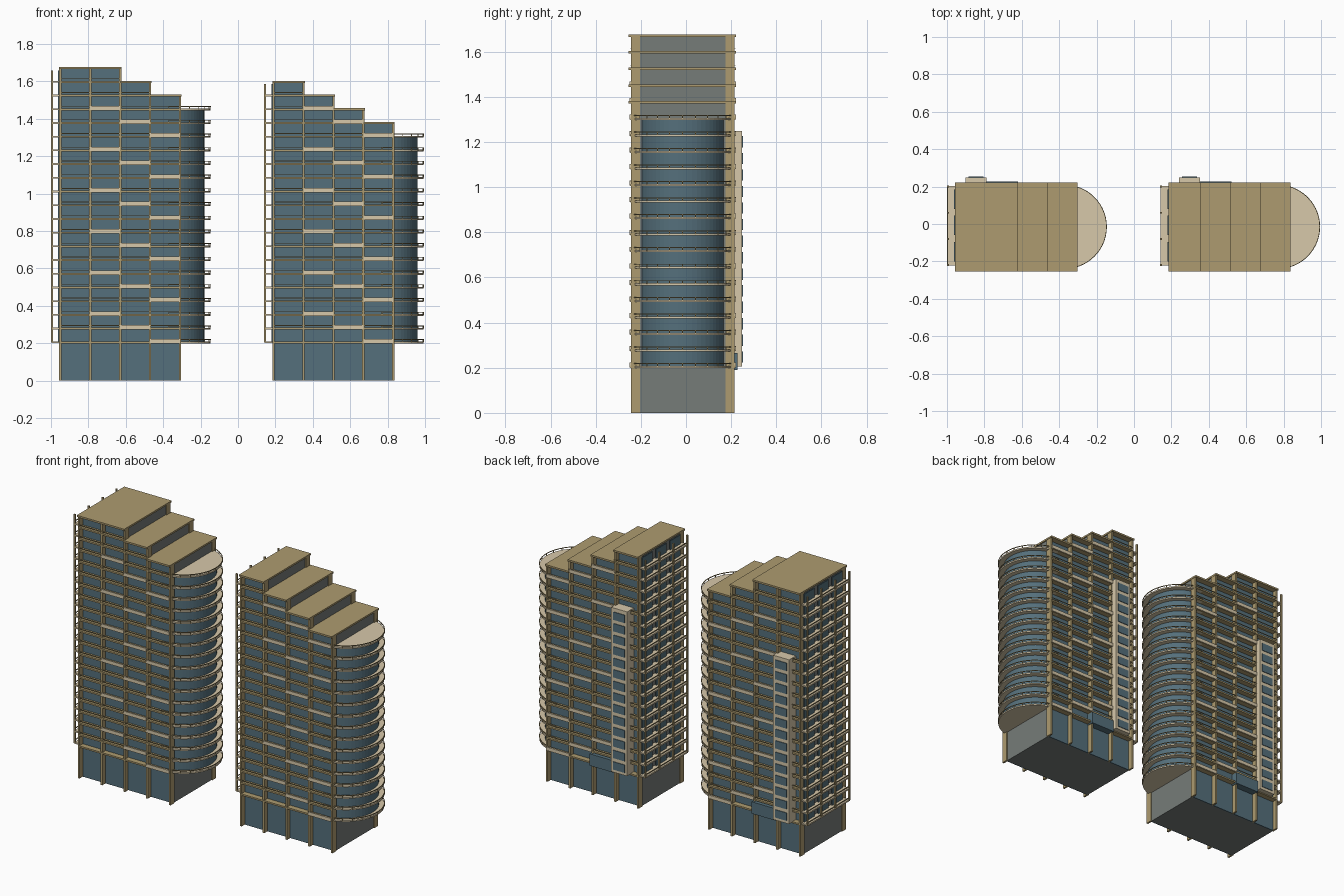
import bpy, bmesh, math
from mathutils import Matrix

if "Cube" in bpy.data.objects:
    bpy.data.objects.remove(bpy.data.objects["Cube"])


def material(name, c):
    m = bpy.data.materials.new(name)
    m.diffuse_color = (*c, 1)
    m.use_nodes = True
    m.node_tree.nodes["Principled BSDF"].inputs["Base Color"].default_value = m.diffuse_color
    return m


GLASS = material("glass", (0.09, 0.16, 0.2))
GREY = material("concrete", (0.18, 0.2, 0.19))
GOLD = material("bronze", (0.42, 0.33, 0.16))
CREAM = material("cream", (0.68, 0.58, 0.4))

Z0, STEP, BAY = 0.205, 0.0733, 0.16
YC = -0.015                        # middle line of each tower


def floor_z(i):
    return Z0 + i * STEP


class Part:
    """Collects repeated solids into one named object."""

    def __init__(self, name, mat):
        self.name, self.mat, self.bm = name, mat, bmesh.new()

    def box(self, x0, x1, y0, y1, z0, z1):
        m = Matrix.Translation(((x0 + x1) / 2, (y0 + y1) / 2, (z0 + z1) / 2))
        m = m @ Matrix.Diagonal((x1 - x0, y1 - y0, z1 - z0, 1))
        bmesh.ops.create_cube(self.bm, size=1, matrix=m)

    def half_round(self, cx, r, z0, z1, inner=0, n=28):
        def arc(rad):
            return [(cx + rad * math.cos(a), YC + rad * math.sin(a))
                    for a in (-math.pi / 2 + math.pi * k / n for k in range(n + 1))]
        outline = arc(r) + (arc(inner)[::-1] if inner else [])
        low = [self.bm.verts.new((x, y, z0)) for x, y in outline]
        top = [self.bm.verts.new((x, y, z1)) for x, y in outline]
        k = len(outline)
        for i in range(k):
            j = (i + 1) % k
            self.bm.faces.new((low[i], low[j], top[j], top[i]))
        if inner:
            for i in range(n):
                q = (i, i + 1, k - 2 - i, k - 1 - i)
                self.bm.faces.new([top[a] for a in q])
                self.bm.faces.new([low[a] for a in reversed(q)])
        else:
            self.bm.faces.new(top)
            self.bm.faces.new(low[::-1])

    def done(self):
        me = bpy.data.meshes.new(self.name)
        bmesh.ops.recalc_face_normals(self.bm, faces=self.bm.faces)
        self.bm.to_mesh(me)
        self.bm.free()
        me.materials.append(self.mat)
        ob = bpy.data.objects.new(self.name, me)
        bpy.context.collection.objects.link(ob)


def tower(side, x0, tops, round_top):
    core = Part(side + "_core", GREY)
    glass = Part(side + "_glass_walls", GLASS)
    roof = Part(side + "_roofs", GOLD)
    slabs = Part(side + "_floor_edges", GOLD)
    rails = Part(side + "_balcony_rails", GOLD)
    fronts = Part(side + "_balcony_fronts", CREAM)
    columns = Part(side + "_columns", GOLD)

    for b, top in enumerate(tops):
        xa, xb = x0 + b * BAY, x0 + (b + 1) * BAY
        zt = floor_z(top)
        # stepped body, glazed front and back
        core.box(xa, xb, -0.205, 0.175, 0, zt - 0.005)
        for ya, yb in ((-0.212, -0.205), (0.175, 0.182)):
            glass.box(xa + 0.003, xb - 0.003, ya, yb, 0, zt - 0.005)
        # roof plate
        roof.box(xa - (0.006 if b == 0 else 0), xb + 0.008, -0.255, 0.222, zt - 0.006, zt + 0.005)
        # floor edges, slim rails and staggered cream fronts
        for i in range(top):
            z = floor_z(i)
            for s in (-1, 1):
                def strip(part, d0, d1, za, zb):
                    ya, yb = sorted((YC + s * d0, YC + s * d1))
                    part.box(xa, xb, ya, yb, za, zb)
                strip(slabs, 0.19, 0.232, z - 0.006, z + 0.004)
                if b and (i + b) % 3 == 0:
                    strip(fronts, 0.228, 0.236, z - 0.004, z + 0.018)
                elif i:
                    strip(rails, 0.23, 0.234, z + 0.014, z + 0.018)

    # vertical columns at the bay lines
    for b in range(5):
        x = x0 + b * BAY
        zt = floor_z(tops[max(b - 1, 0)])
        columns.box(x - 0.006, x + 0.006, -0.244, -0.204, 0, zt)
        columns.box(x - 0.006, x + 0.006, 0.174, 0.214, 0, zt)

    # rounded end: glass drum, ring floors, railings
    cx = x0 + 0.58
    drum = Part(side + "_round_glass", GLASS)
    drum.half_round(cx, 0.19, Z0, floor_z(round_top))
    decks = Part(side + "_round_decks", CREAM)
    for i in range(round_top + 1):
        z = floor_z(i)
        decks.half_round(cx, 0.222, z - 0.006, z + 0.003)
        rails.half_round(cx, 0.225, z + 0.012, z + 0.016, inner=0.221)
        for k in range(13):
            a = -math.pi / 2 + math.pi * k / 12
            px, py = cx + 0.222 * math.cos(a), YC + 0.222 * math.sin(a)
            rails.box(px - 0.002, px + 0.002, py - 0.002, py + 0.002, z, z + 0.014)

    # open balcony frame on the left end
    end_top = tops[0]
    posts = Part(side + "_end_posts", GOLD)
    ends = Part(side + "_end_decks", CREAM)
    for k in range(4):
        y = -0.22 + 0.14 * k
        posts.box(x0 - 0.05, x0 - 0.04, y - 0.005, y + 0.005, Z0, floor_z(end_top) - 0.012)
        if k < 3:
            glass.box(x0 - 0.012, x0 - 0.006, y + 0.02, y + 0.125, Z0, floor_z(end_top) - 0.012)
    for i in range(end_top):
        z = floor_z(i)
        ends.box(x0 - 0.048, x0, -0.222, 0.202, z - 0.005, z + 0.004)
        posts.box(x0 - 0.049, x0 - 0.045, -0.222, 0.202, z + 0.014, z + 0.019)

    # stair shaft on the back with a window per floor, and low entrance box
    shaft = Part(side + "_stair_shaft", CREAM)
    shaft.box(x0 + 0.05, x0 + 0.162, 0.18, 0.249, Z0, 1.25)
    panes = Part(side + "_stair_windows", GLASS)
    for i in range(14):
        z = floor_z(i) + 0.018
        panes.box(x0 + 0.066, x0 + 0.146, 0.245, 0.253, z, z + 0.05)
    panes.box(x0 + 0.16, x0 + 0.33, 0.18, 0.228, 0.19, 0.265)

    for p in (core, glass, roof, slabs, rails, fronts, columns, drum, decks,
              posts, ends, shaft, panes):
        p.done()


tower("left_tower", -0.95, (20, 20, 19, 18), 17)
tower("right_tower", 0.19, (19, 18, 17, 16), 15)
